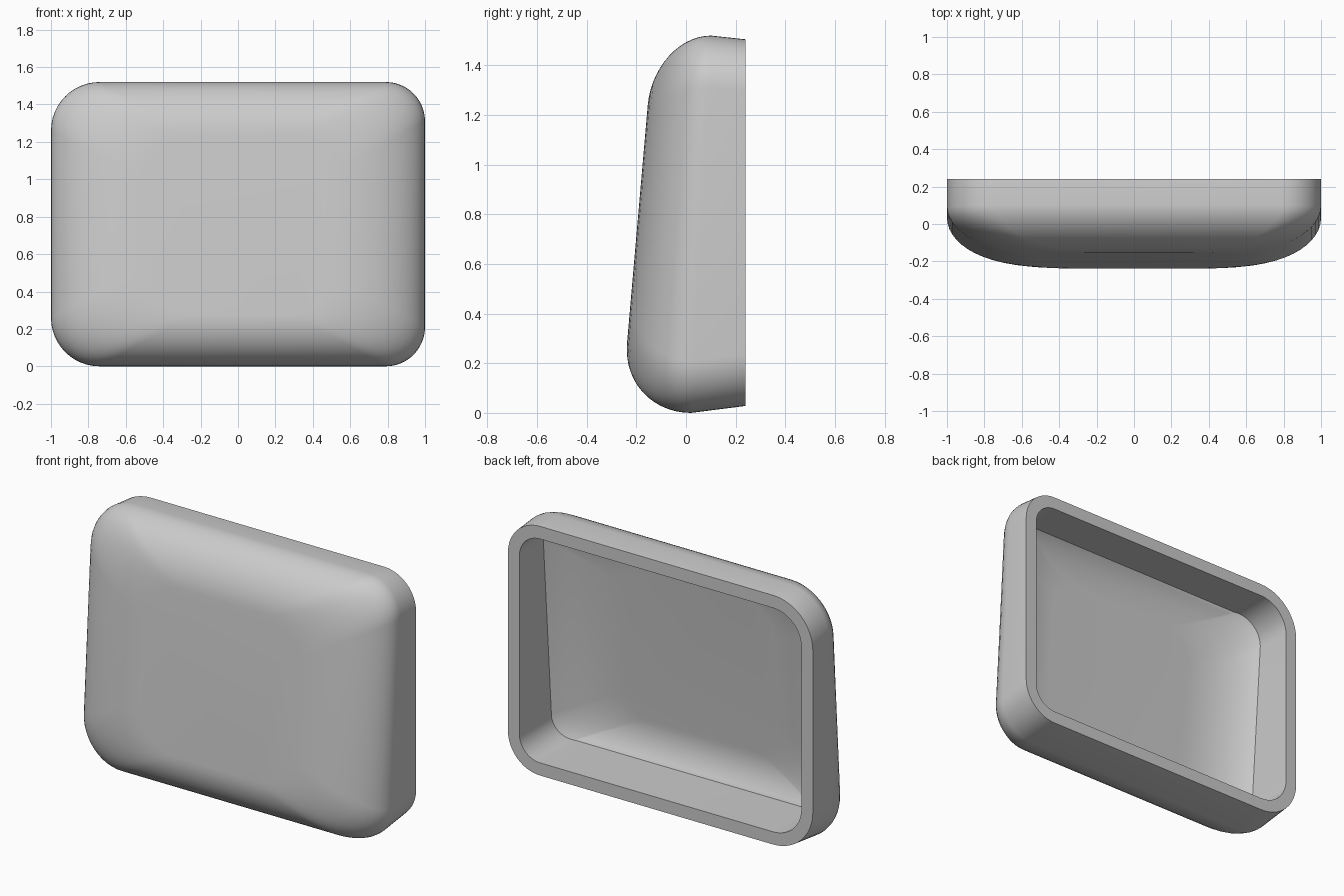
import bpy, bmesh
from math import sin, cos, pi
from mathutils import Vector
from mathutils.bvhtree import BVHTree

cube = bpy.data.objects.get("Cube")
if cube:
    bpy.data.objects.remove(cube, do_unlink=True)

BACK, WALL, SKIN = 0.24, 0.075, 0.05   # rim plane, wall and front thickness
FILLET_X, FILLET_Z = 0.5, 0.28         # width of the rounding on each axis
STEPS, ARC = 14, 12


def outline(x_in, z_low, z_high, shrink=0.0):
    """Rounded rectangle as (x, z) points, with softer corners on the -x side."""
    corners = [(1, 1, 0.21), (-1, 1, 0.26), (-1, -1, 0.26), (1, -1, 0.21)]
    points = []
    for i, (sx, sz, r) in enumerate(corners):
        r -= shrink
        cx = sx * (1 - x_in - r)
        cz = z_high - r if sz > 0 else z_low + r
        for k in range(ARC + 1):
            a = pi / 2 * (i + k / ARC)
            points.append((cx + r * cos(a), cz + r * sin(a)))
    return points


def fillet_start(z):
    return 0.02 + 0.053 * z


def front_plane(z):
    return -0.262 + 0.087 * z


def ring(bm, points, depth):
    return [bm.verts.new((x, depth(x, z), z)) for x, z in points]


def bridge(bm, a, b):
    for i in range(len(a)):
        j = (i + 1) % len(a)
        bm.faces.new((a[i], a[j], b[j], b[i]))


bm = bmesh.new()

# Outer skin: drafted side walls, then a quarter-round into the sloping front
rim = ring(bm, outline(0, 0.028, 1.505), lambda x, z: BACK)
last = rim
for s in range(STEPS + 1):
    t = pi / 2 * s / STEPS
    inset = 1 - cos(t)
    pts = outline(FILLET_X * inset, FILLET_Z * inset, 1.52 - FILLET_Z * inset)
    new = ring(bm, pts, lambda x, z: fillet_start(z)
               + (front_plane(z) - fillet_start(z)) * sin(t))
    bridge(bm, last, new)
    last = new
bm.faces.new(last)
front_skin = BVHTree.FromBMesh(bm)


def inner_depth(x, z):
    hit = front_skin.ray_cast(Vector((x, -2, z)), Vector((0, 1, 0)))[0]
    return (hit.y if hit else front_plane(z)) + SKIN


# Flat rim, straight inner walls and the hollow following the front
inner = outline(WALL, 0.028 + WALL, 1.505 - WALL, WALL)
last = ring(bm, inner, lambda x, z: BACK)
bridge(bm, rim, last)
for s in range(STEPS + 1):
    f = s / STEPS
    grow = f * (FILLET_Z - WALL)
    pts = outline(WALL + f * (FILLET_X - WALL), 0.028 + WALL + grow,
                  1.505 - WALL - grow, WALL)
    new = ring(bm, pts, inner_depth)
    bridge(bm, last, new)
    last = new
bm.faces.new(last)

bmesh.ops.recalc_face_normals(bm, faces=bm.faces)
mesh = bpy.data.meshes.new("rounded_shell")
bm.to_mesh(mesh)
bm.free()
shell = bpy.data.objects.new("rounded_shell", mesh)
bpy.context.collection.objects.link(shell)

# Single plain grey
grey = bpy.data.materials.new("plain_grey")
grey.use_nodes = True
colour = (0.6, 0.6, 0.6, 1)
grey.diffuse_color = colour
grey.node_tree.nodes["Principled BSDF"].inputs["Base Color"].default_value = colour
mesh.materials.append(grey)

bpy.ops.object.select_all(action="DESELECT")
shell.select_set(True)
bpy.context.view_layer.objects.active = shell
bpy.ops.object.shade_smooth_by_angle(angle=pi / 6)
